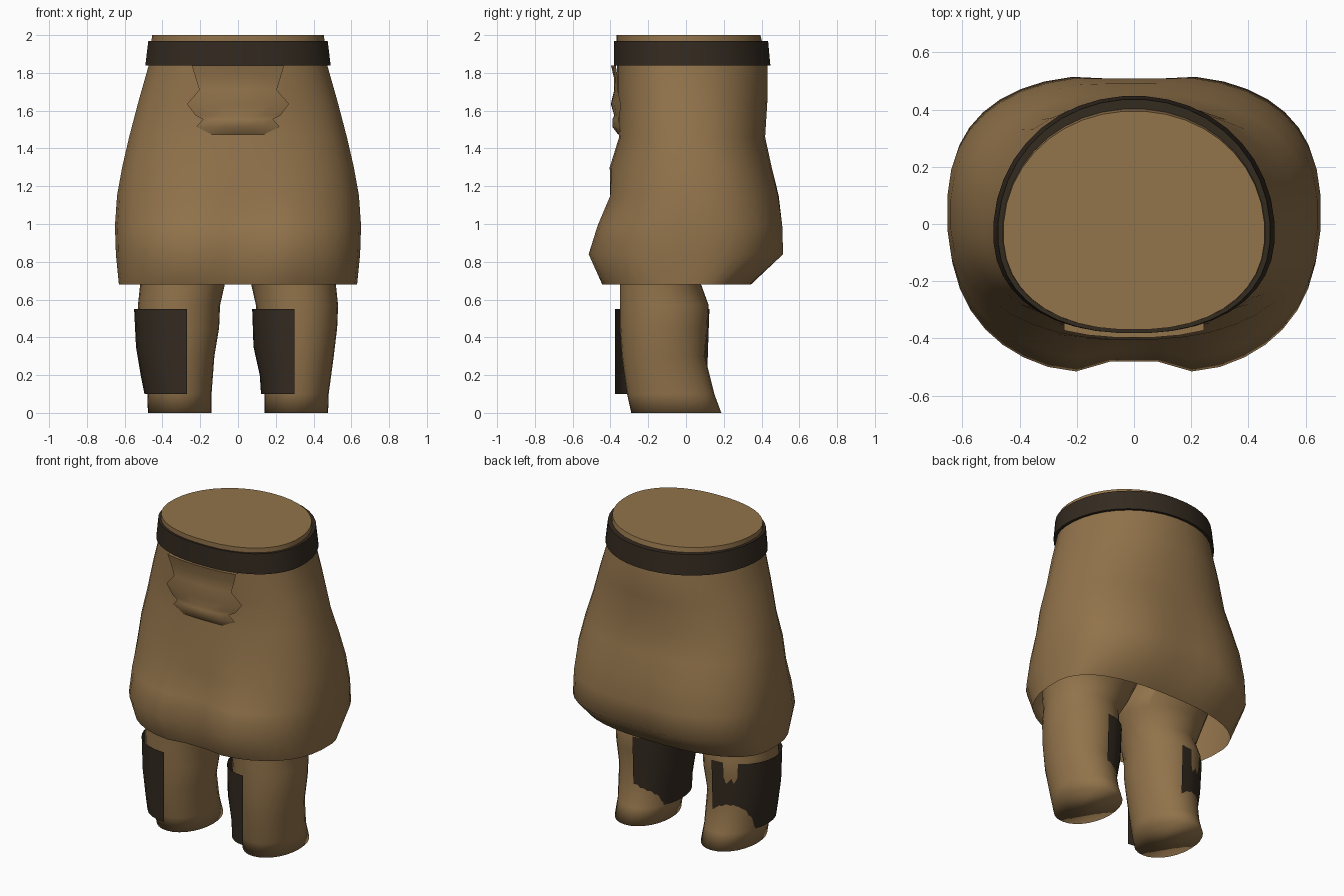
import bpy, bmesh, math

if "Cube" in bpy.data.objects:
    bpy.data.objects.remove(bpy.data.objects["Cube"])


def material(name, rgb):
    m = bpy.data.materials.new(name)
    m.diffuse_color = (*rgb, 1)
    m.use_nodes = True
    m.node_tree.nodes["Principled BSDF"].inputs["Base Color"].default_value = m.diffuse_color
    return m


BROWN = material("brown cloth", (0.287, 0.172, 0.070))
DARK = material("dark leather", (0.034, 0.0235, 0.0145))


def ring(z, x0, x1, yf, yb, cy=None, nf=2.05, nb=2.05, segs=40, start=0.0, sweep=360.0, dip=(0, 0)):
    """Rounded outline between x0..x1 and yf..yb, widest at cy; dip pulls in the middle of front and back."""
    cx, hx = (x0 + x1) / 2, (x1 - x0) / 2
    cy = (yf + yb) / 2 if cy is None else cy
    pts = []
    for i in range(segs if sweep == 360.0 else segs + 1):
        a = math.radians(start + sweep * (i / segs))
        c, s = math.cos(a), math.sin(a)
        n = nf if s < 0 else nb
        x = hx * math.copysign(abs(c) ** (2 / n), c)
        y = ((cy - yf) if s < 0 else (yb - cy)) * math.copysign(abs(s) ** (2 / n), s)
        g = math.exp(-(x / 0.13) ** 2)
        y += dip[0] * g if s < 0 else -dip[1] * g
        pts.append((cx + x, cy + y, z))
    return pts


def loft(name, rows, mat, closed=True, cap_bottom=False, cap_top=False, angle=40):
    bm = bmesh.new()
    rows = [[bm.verts.new(p) for p in r] for r in rows]
    n = len(rows[0])
    for a, b in zip(rows, rows[1:]):
        for i in range(n if closed else n - 1):
            j = (i + 1) % n
            bm.faces.new((a[i], a[j], b[j], b[i]))
    if cap_bottom:
        bm.faces.new(rows[0][::-1])
    if cap_top:
        bm.faces.new(rows[-1])
    me = bpy.data.meshes.new(name)
    bm.to_mesh(me)
    bm.free()
    me.materials.append(mat)
    ob = bpy.data.objects.new(name, me)
    bpy.context.collection.objects.link(ob)
    bpy.ops.object.select_all(action='DESELECT')
    ob.select_set(True)
    bpy.context.view_layer.objects.active = ob
    bpy.ops.object.shade_smooth_by_angle(angle=math.radians(angle))
    return ob


# Skirt: z, half width, front y, back y, widest y, front and back roundness, front and back dip
SKIRT = [
    (0.68, 0.632, -0.46, 0.345, 0.02, 2.45, 2.5, 0.05, 0.0),
    (0.84, 0.648, -0.535, 0.526, 0.04, 2.5, 2.65, 0.08, 0.028),
    (0.99, 0.653, -0.487, 0.522, 0.04, 2.4, 2.5, 0.06, 0.02),
    (1.15, 0.642, -0.414, 0.499, 0.03, 2.35, 2.4, 0.02, 0.01),
    (1.30, 0.615, -0.405, 0.455, 0.02, 2.35, 2.35, 0, 0),
    (1.46, 0.578, -0.355, 0.42, 0.0, 2.35, 2.25, 0, 0),
    (1.65, 0.528, -0.365, 0.432, -0.015, 2.3, 2.15, 0, 0),
    (1.84, 0.474, -0.365, 0.432, -0.03, 2.25, 2.05, 0, 0),
    (1.96, 0.459, -0.37, 0.405, -0.03, 2.25, 2.05, 0, 0),
    (2.00, 0.457, -0.37, 0.395, -0.03, 2.25, 2.05, 0, 0),
]
loft("skirt", [ring(z, -w, w, f, b, c, nf, nb, start=4.5, dip=(d, e))
               for z, w, f, b, c, nf, nb, d, e in SKIRT], BROWN, cap_top=True, angle=65)

# Belt: closed band with a slight flare at the bottom
BELT = [(1.84, 0.472, -0.364, 0.428), (1.84, 0.492, -0.382, 0.448),
        (1.97, 0.476, -0.382, 0.436), (1.97, 0.452, -0.36, 0.40)]
loft("belt", [ring(z, -w, w, f, b, -0.03, 2.25, 2.05, start=4.5)
              for z, w, f, b in BELT], DARK)

# Legs: z, inner x, outer x, front y, back y
LEG = [
    (0.0, 0.14, 0.477, -0.29, 0.187),
    (0.1, 0.14, 0.48, -0.312, 0.15),
    (0.3, 0.125, 0.507, -0.34, 0.10),
    (0.45, 0.10, 0.525, -0.35, 0.115),
    (0.57, 0.095, 0.53, -0.35, 0.12),
    (0.68, 0.07, 0.518, -0.35, 0.08),
    (0.78, 0.02, 0.54, -0.35, 0.13),
    (0.92, -0.02, 0.56, -0.35, 0.23),
]
for side, name in ((-1, "left_leg"), (1, "right_leg")):
    loft(name, [ring(z, *sorted((side * i, side * o)), f, b, segs=28)
                for z, i, o, f, b in LEG], BROWN, cap_bottom=True, cap_top=True, angle=120)

# Leg covers: half wraps around one side of each leg; z, front y, back y
COVER = [(0.10, -0.375, 0.108), (0.20, -0.375, 0.112),
         (0.35, -0.375, 0.117), (0.55, -0.375, 0.124)]
for name, edge, outer in (("left_leg_cover", -0.27, (-0.495, -0.515, -0.54, -0.55)),
                          ("right_leg_cover", 0.298, (0.122, 0.115, 0.082, 0.075))):
    rows = [ring(z, o, 2 * edge - o, f, b, nf=2.1, nb=2.1, segs=14, start=90, sweep=180)
            for (z, f, b), o in zip(COVER, outer)]
    loft(name, rows, DARK, closed=False)

# Crumpled front flap: z, half width, middle y, side y
FLAP = [
    (1.84, 0.245, -0.397, -0.372),
    (1.775, 0.225, -0.382, -0.362),
    (1.71, 0.205, -0.380, -0.362),
    (1.635, 0.27, -0.398, -0.345),
    (1.575, 0.225, -0.380, -0.350),
    (1.555, 0.185, -0.390, -0.358),
    (1.515, 0.22, -0.390, -0.348),
    (1.475, 0.14, -0.360, -0.355),
]
rows = [[(u * w, ym + (ys - ym) * abs(u) ** 2.5, z)
         for u in (-1, -0.65, -0.3, 0, 0.3, 0.65, 1)] for z, w, ym, ys in reversed(FLAP)]
loft("front_flap", rows, BROWN, closed=False, angle=60)
# Flap top edge folded back to the skirt
top = rows[-1]
loft("flap_fold", [top, [(x, -0.33, z) for x, y, z in top]], BROWN, closed=False)
